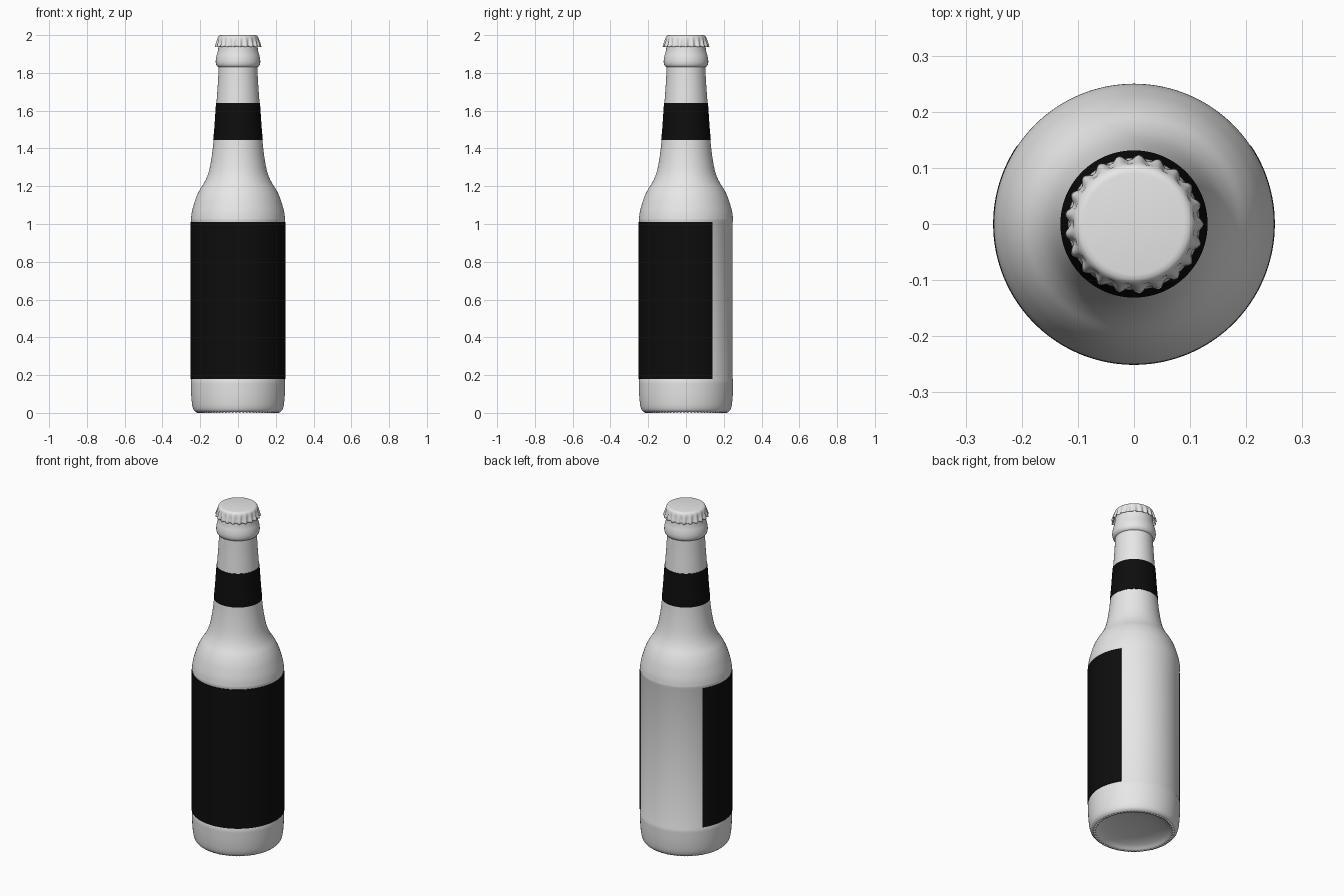
import bpy, bmesh, math
from mathutils import Vector

if "Cube" in bpy.data.objects:
    bpy.data.objects.remove(bpy.data.objects["Cube"])


def material(name, c):
    m = bpy.data.materials.new(name)
    m.diffuse_color = (c, c, c, 1)
    m.use_nodes = True
    m.node_tree.nodes["Principled BSDF"].inputs["Base Color"].default_value = m.diffuse_color
    return m


GLASS = material("pale grey", 0.8)
BLACK = material("label black", 0.004)


def smooth(pts, steps=5):
    """Catmull-Rom curve through 2D profile points."""
    p = [Vector(q) for q in pts]
    p = [2 * p[0] - p[1]] + p + [2 * p[-1] - p[-2]]
    out = []
    for a, b, c, d in zip(p, p[1:], p[2:], p[3:]):
        for i in range(steps):
            t = i / steps
            v = 0.5 * (2 * b + (c - a) * t + (2 * a - 5 * b + 4 * c - d) * t**2
                       + (3 * b - a - 3 * c + d) * t**3)
            out.append((v.x, v.y))
    return out + [tuple(pts[-1])]


def lathe(name, profile, mat, segs=144, start=0.0, sweep=math.tau,
          closed=False, waves=0, angle=40):
    """Spin (r, z[, r_wave, z_wave]) points round z; r = 0 makes a pole."""
    bm = bmesh.new()
    full = sweep > 6.28
    n = segs if full else segs + 1
    rings = []
    for p in profile:
        r, z, rw, zw = (tuple(p) + (0, 0))[:4]
        if r == 0:
            rings.append([bm.verts.new((0, 0, z))] * n)
            continue
        ring = []
        for i in range(n):
            a = start + sweep * i / segs
            w = math.cos(waves * a)
            ring.append(bm.verts.new(((r + rw * w) * math.cos(a),
                                      (r + rw * w) * math.sin(a), z + zw * w)))
        rings.append(ring)
    pairs = list(zip(rings, rings[1:])) + ([(rings[-1], rings[0])] if closed else [])
    for lo, hi in pairs:
        for i in range(segs):
            j = (i + 1) % n
            vs = list(dict.fromkeys((lo[i], lo[j], hi[j], hi[i])))
            bm.faces.new(vs)
    if closed and not full:
        for i in (0, -1):
            bm.faces.new([r[i] for r in rings])
    bmesh.ops.recalc_face_normals(bm, faces=bm.faces)
    me = bpy.data.meshes.new(name)
    bm.to_mesh(me)
    bm.free()
    me.materials.append(mat)
    ob = bpy.data.objects.new(name, me)
    bpy.context.collection.objects.link(ob)
    bpy.ops.object.select_all(action='DESELECT')
    ob.select_set(True)
    bpy.context.view_layer.objects.active = ob
    bpy.ops.object.shade_smooth_by_angle(angle=math.radians(angle))
    return ob


# Glass bottle: hollowed base, knurled foot, recessed label panel, shoulder, neck, lip
base = smooth([(0.06, 0.042), (0.13, 0.034), (0.18, 0.02), (0.203, 0.006)], 3)
foot = [(0.208, 0.003, 0, 0.003), (0.214, 0.003, 0, 0.003), (0.220, 0.004, 0, 0.003)]
heel = smooth([(0.226, 0.006), (0.236, 0.018), (0.243, 0.045), (0.248, 0.10), (0.25, 0.172)], 4)
shoulder = smooth([(0.25, 1.022), (0.245, 1.06), (0.235, 1.10), (0.222, 1.14),
                   (0.203, 1.18), (0.178, 1.22), (0.160, 1.26), (0.147, 1.31),
                   (0.136, 1.38), (0.129, 1.45), (0.117, 1.60), (0.107, 1.74),
                   (0.102, 1.83)], 5)
lip = smooth([(0.110, 1.834), (0.116, 1.845), (0.118, 1.862), (0.115, 1.885),
              (0.108, 1.91), (0.104, 1.935), (0.102, 1.96), (0.095, 1.98)], 4)
lathe("glass_bottle", [(0, 0.044)] + base + foot + heel + [(0.247, 0.18), (0.247, 1.012)]
      + shoulder + lip + [(0, 1.982)], GLASS, waves=72)

# Wrap-round body label, open at the back
edge = math.radians(34)
lathe("body_label", [(0.2475, 0.18), (0.251, 0.18), (0.251, 1.01), (0.2475, 1.01)],
      BLACK, segs=120, start=-math.pi - edge, sweep=math.pi + 2 * edge, closed=True)

# Neck label following the taper all the way round
lathe("neck_label", [(0.127, 1.446), (0.1312, 1.446), (0.1245, 1.52), (0.1166, 1.64),
                     (0.112, 1.64)], BLACK, closed=True)

# Crimped crown cap
lathe("crown_cap", [(0, 2.0), (0.09, 2.0), (0.098, 1.9985), (0.104, 1.994),
                    (0.108, 1.986, 0.0005), (0.110, 1.976, 0.002),
                    (0.113, 1.962, 0.004), (0.116, 1.950, 0.005),
                    (0.119, 1.940, 0.005, -0.002), (0.117, 1.938, 0.005, -0.002),
                    (0.110, 1.955, 0.003), (0.103, 1.968)],
      GLASS, segs=210, waves=21, angle=60)
